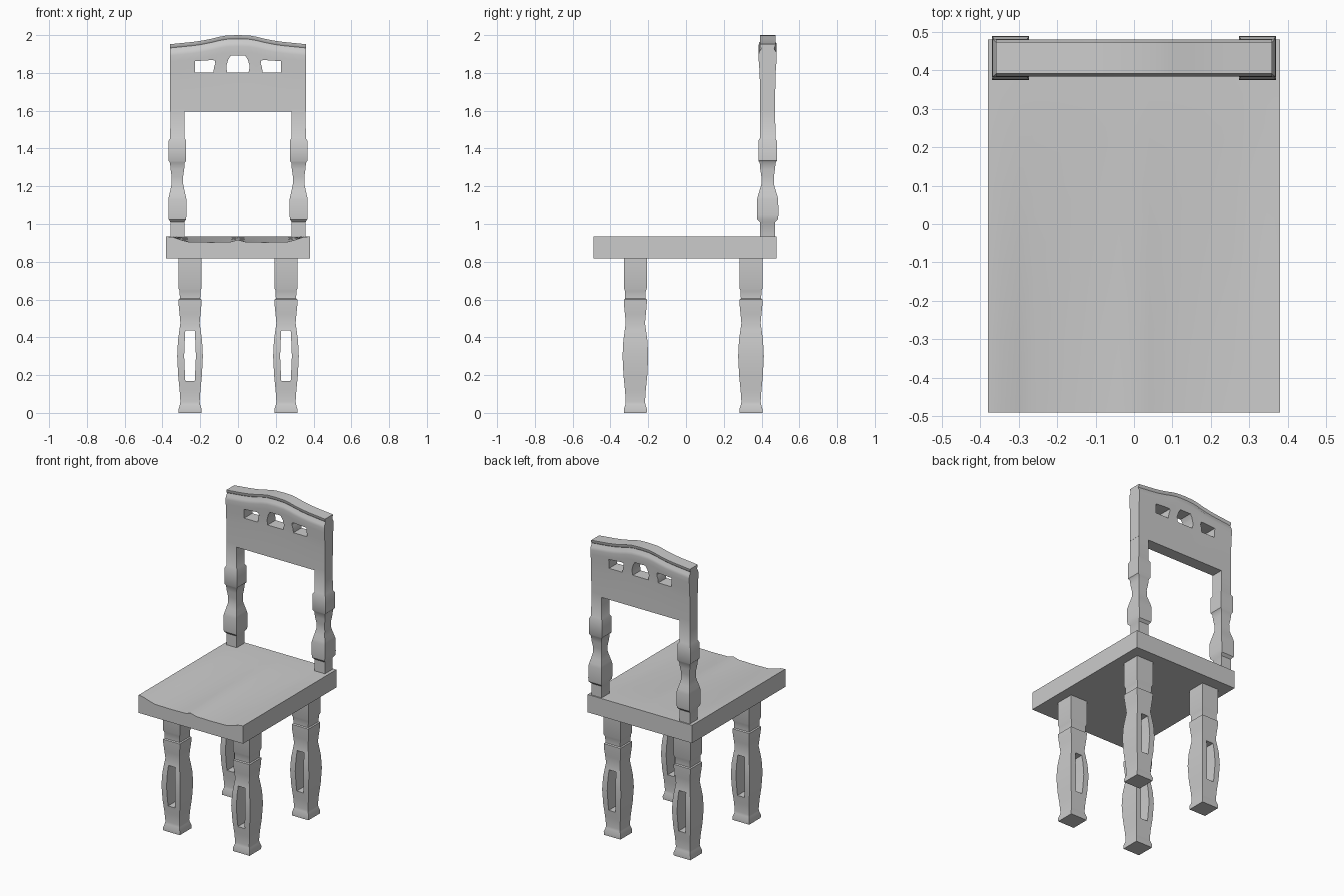
import bpy
import bmesh
from math import radians

default = bpy.data.objects.get("Cube")
if default:
    bpy.data.objects.remove(default, do_unlink=True)

GREY = (0.6, 0.6, 0.6, 1.0)
mat = bpy.data.materials.new("plain grey")
mat.use_nodes = True
mat.diffuse_color = GREY
bsdf = next(n for n in mat.node_tree.nodes if n.type == "BSDF_PRINCIPLED")
bsdf.inputs["Base Color"].default_value = GREY


def loft(name, rings):
    """Join equal-length rings of points into a closed solid."""
    bm = bmesh.new()
    loops = [[bm.verts.new(p) for p in ring] for ring in rings]
    n = len(loops[0])
    for a, b in zip(loops, loops[1:]):
        for i in range(n):
            j = (i + 1) % n
            bm.faces.new((a[i], a[j], b[j], b[i]))
    bm.faces.new(loops[0])
    bm.faces.new(loops[-1])
    bmesh.ops.recalc_face_normals(bm, faces=bm.faces)
    mesh = bpy.data.meshes.new(name)
    bm.to_mesh(mesh)
    bm.free()
    mesh.materials.append(mat)
    obj = bpy.data.objects.new(name, mesh)
    bpy.context.collection.objects.link(obj)
    return obj


def activate(obj):
    bpy.ops.object.select_all(action="DESELECT")
    obj.select_set(True)
    bpy.context.view_layer.objects.active = obj


def cut(obj, outline, y0, y1):
    """Cut a hole with an x-z outline right through from front to back."""
    cutter = loft("cutter", [[(x, y, z) for x, z in outline] for y in (y0, y1)])
    mod = obj.modifiers.new("hole", "BOOLEAN")
    mod.operation = "DIFFERENCE"
    mod.solver = "EXACT"
    mod.object = cutter
    activate(obj)
    bpy.ops.object.modifier_apply(modifier=mod.name)
    bpy.data.objects.remove(cutter, do_unlink=True)


def smooth(obj, angle=35):
    activate(obj)
    bpy.ops.object.shade_smooth_by_angle(angle=radians(angle))


def square_post(name, cx, cy, profile):
    """Square turned post from (height, half width, half depth)."""
    return loft(name, [[(cx + sx * hx, cy + sy * hy, z)
                        for sx, sy in ((-1, -1), (1, -1), (1, 1), (-1, 1))]
                       for z, hx, hy in profile])


# Legs with a slot cut from front to back
leg_shape = [(0, .06), (.02, .061), (.045, .053), (.06, .051), (.12, .055),
             (.2, .063), (.3, .068), (.38, .064), (.44, .056), (.475, .051),
             (.52, .055), (.57, .06), (.6, .061), (.605, .054), (.645, .055),
             (.66, .061), (.83, .061)]
slot = [(-.025, .17), (.025, .17), (.029, .25), (.031, .3), (.029, .36),
        (.025, .435), (-.025, .435), (-.029, .36), (-.031, .3), (-.029, .25)]
for end, cy in (("front", -.268), ("back", .344)):
    for side, s in (("left", 1), ("right", -1)):
        cx = s * .254
        leg = square_post(f"{end}_leg_{side}", cx, cy,
                          [(z, h, h) for z, h in leg_shape])
        cut(leg, [(cx + x, z) for x, z in slot], cy - .1, cy + .1)
        smooth(leg)

# Seat: dished at the front, flattening towards the back
dish = [(.38, 0), (.345, .004), (.3, .019), (.26, .029), (.14, .031), (.04, .029)]
dish = [(-x, d) for x, d in dish] + [(0, .018)] + dish[::-1]
rings = []
for y, f in ((-.49, 1), (-.3, .85), (-.1, .6), (.1, .35), (.25, .15), (.39, 0), (.48, 0)):
    rings.append([(-.38, y, .817)] + [(x, y, .934 - f * d) for x, d in dish]
                 + [(.38, y, .817)])
smooth(loft("seat", rings))

# Back posts with two swollen blocks and a waist between them
BACK_Y = .432
post_shape = [(.9, .037, .04), (1.01, .037, .04), (1.025, .046, .055),
              (1.05, .048, .057), (1.13, .048, .056), (1.15, .044, .051),
              (1.18, .037, .042), (1.21, .031, .033), (1.25, .03, .033),
              (1.29, .036, .039), (1.325, .039, .042), (1.335, .047, .049),
              (1.44, .047, .049), (1.455, .038, .041), (1.61, .037, .04)]
for side, s in (("left", 1), ("right", -1)):
    smooth(square_post(f"back_post_{side}", s * .321, BACK_Y, post_shape))

# Back panel: arched top edge with a groove under the crest
crest = [(.359, 1.952), (.3, 1.958), (.24, 1.964), (.19, 1.971), (.14, 1.981),
         (.1, 1.991), (.06, 1.998)]
crest = [(-x, z) for x, z in crest] + [(0, 2.0)] + [(x, z) for x, z in crest[::-1]]
section = [(.2, .041), (.14, .043), (.09, .047), (.06, .048), (.042, .046),
           (.028, .036), (.02, .035), (.012, .04), (0, .041)]
rings = []
for x, top in crest:
    half = [(1.595, .04), (1.68, .04)] + [(top - d, w) for d, w in section]
    rings.append([(x, BACK_Y - w, z) for z, w in half]
                 + [(x, BACK_Y + w, z) for z, w in half[::-1]])
panel = loft("back_panel", rings)

# Three openings separated by shaped bars
middle = [(-.058, 1.802), (.056, 1.802), (.062, 1.835), (.052, 1.87),
          (.038, 1.892), (-.038, 1.892), (-.052, 1.87), (-.062, 1.835)]
outer = [(.13, 1.802), (.228, 1.802), (.228, 1.862), (.14, 1.868), (.122, 1.866),
         (.12, 1.85), (.127, 1.83)]
for outline in (middle, outer, [(-x, z) for x, z in outer]):
    cut(panel, outline, BACK_Y - .1, BACK_Y + .1)
smooth(panel)
